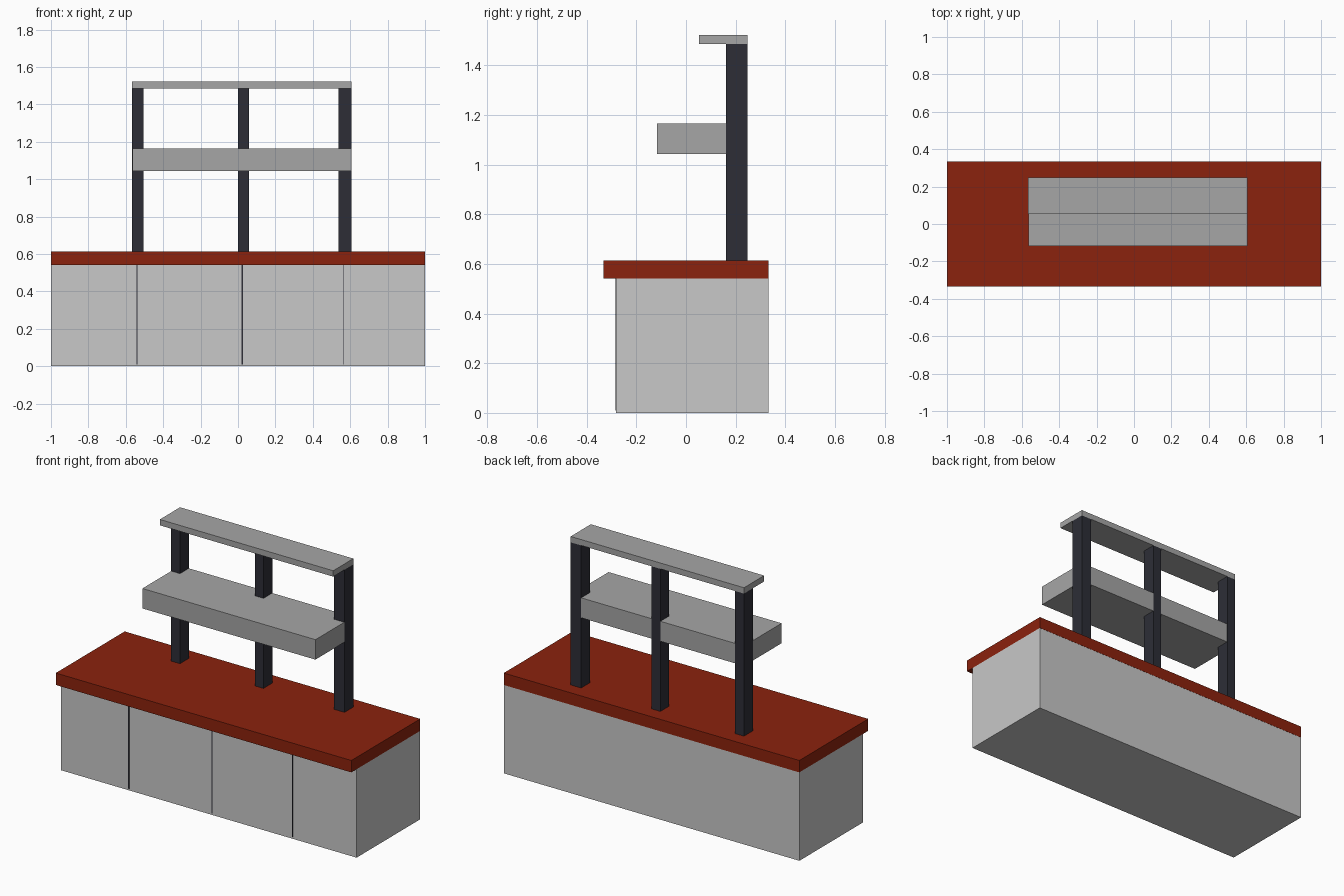
import bpy
import bmesh

if "Cube" in bpy.data.objects:
    bpy.data.objects.remove(bpy.data.objects["Cube"])


def material(name, rgb):
    m = bpy.data.materials.new(name)
    m.diffuse_color = (*rgb, 1.0)
    m.use_nodes = True
    m.node_tree.nodes["Principled BSDF"].inputs["Base Color"].default_value = m.diffuse_color
    return m


LIGHT = material("light_grey", (0.58, 0.58, 0.58))
GREY = material("mid_grey", (0.38, 0.38, 0.38))
RED = material("dark_red", (0.26, 0.016, 0.004))
DARK = material("charcoal", (0.026, 0.027, 0.037))


def box(name, x, y, z, mat):
    """Box from (min, max) pairs along each axis."""
    bm = bmesh.new()
    bmesh.ops.create_cube(bm, size=1)
    for v in bm.verts:
        v.co = [a[0] if c < 0 else a[1] for c, a in zip(v.co, (x, y, z))]
    me = bpy.data.meshes.new(name)
    bm.to_mesh(me)
    bm.free()
    me.materials.append(mat)
    ob = bpy.data.objects.new(name, me)
    bpy.context.collection.objects.link(ob)
    return ob


# Base cabinet and overhanging worktop
box("cabinet", (-1, 1), (-0.282, 0.332), (0, 0.541), LIGHT)
box("worktop", (-1, 1), (-0.333, 0.333), (0.541, 0.614), RED)

# Thin dark seams between the cabinet doors
for i, (x, w) in enumerate(((-0.541, 0.006), (0.023, 0.006), (0.566, 0.004))):
    box(f"door_seam_{i + 1}", (x - w / 2, x + w / 2), (-0.284, -0.28), (0.01, 0.541), DARK)

# Upright posts
for i, x in enumerate(((-0.566, -0.506), (0.0, 0.059), (0.536, 0.607))):
    box(f"post_{i + 1}", x, (0.162, 0.248), (0.614, 1.486), DARK)

# Shelves: the deep one is threaded by the posts, the thin one caps them
box("middle_shelf", (-0.565, 0.606), (-0.117, 0.247), (1.043, 1.165), GREY)
box("top_shelf", (-0.566, 0.607), (0.053, 0.248), (1.486, 1.522), GREY)
